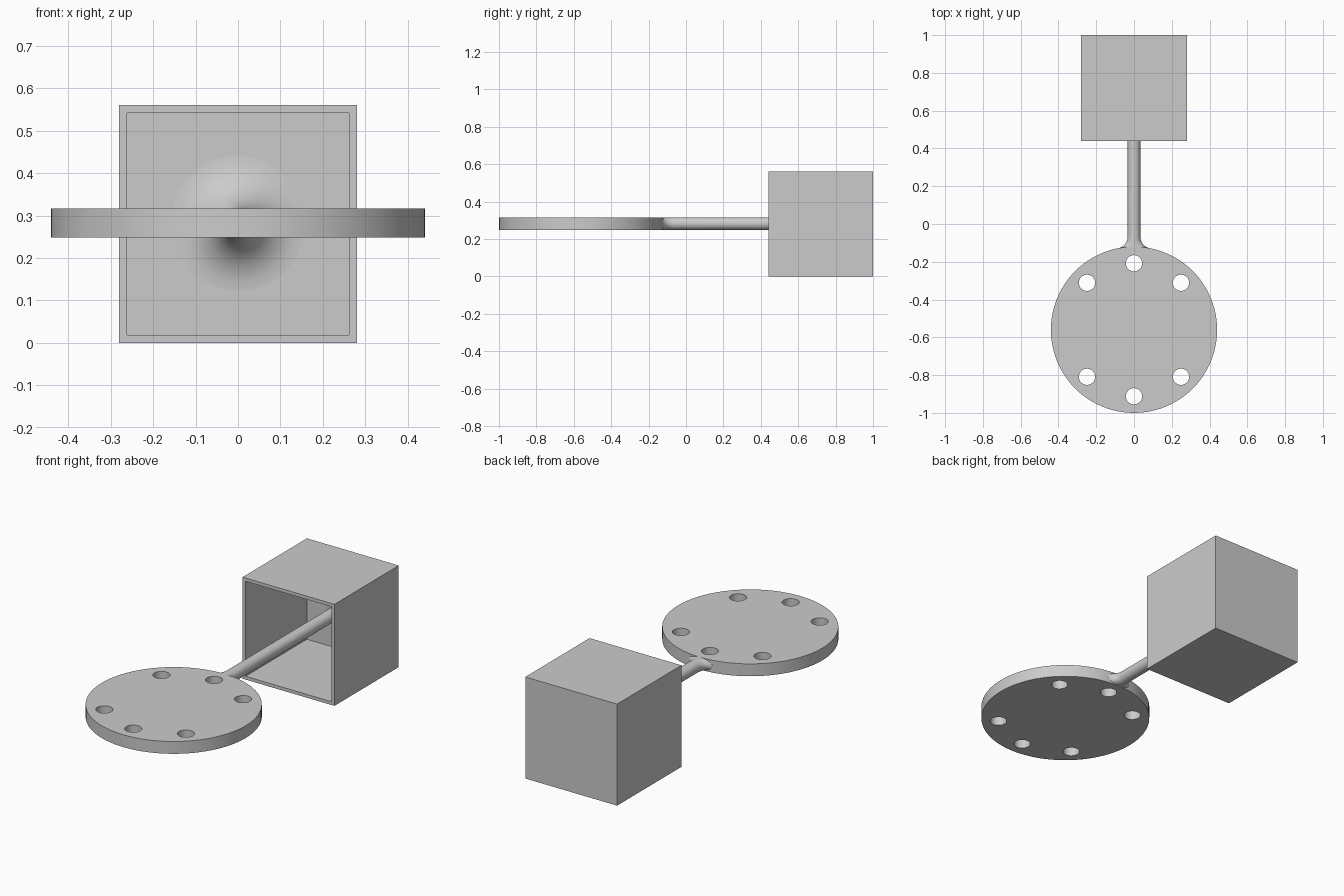
import bpy, bmesh, math
from mathutils import Matrix, Vector

default = bpy.data.objects.get("Cube")
if default:
    bpy.data.objects.remove(default, do_unlink=True)

grey = bpy.data.materials.new("plain grey")
grey.use_nodes = True
color = (0.6, 0.6, 0.6, 1)
grey.diffuse_color = color
grey.node_tree.nodes["Principled BSDF"].inputs["Base Color"].default_value = color

AXIS_Z = 0.282      # height of the rod and disc centre
ROD_R = 0.034
DISC_Y, DISC_R = -0.56, 0.44
BOX_FRONT, BOX_BACK, BOX_HALF, WALL = 0.44, 1.0, 0.28, 0.026


def make_object(name, bm):
    bmesh.ops.recalc_face_normals(bm, faces=bm.faces)
    mesh = bpy.data.meshes.new(name)
    bm.to_mesh(mesh)
    bm.free()
    mesh.materials.append(grey)
    obj = bpy.data.objects.new(name, mesh)
    bpy.context.collection.objects.link(obj)
    return obj


def activate(obj):
    bpy.ops.object.select_all(action="DESELECT")
    obj.select_set(True)
    bpy.context.view_layer.objects.active = obj


def add_cylinder(bm, x, y, radius, depth, sides):
    bmesh.ops.create_cone(bm, cap_ends=True, segments=sides, radius1=radius,
                          radius2=radius, depth=depth,
                          matrix=Matrix.Translation((x, y, AXIS_Z)))


# Box: a cube whose front face is inset and pushed back to the rear wall
bm = bmesh.new()
bmesh.ops.create_cube(bm, size=2 * BOX_HALF, matrix=Matrix.Translation(
    (0, (BOX_FRONT + BOX_BACK) / 2, BOX_HALF)))
bm.normal_update()
front = min(bm.faces, key=lambda f: f.calc_center_median().y)
bmesh.ops.inset_region(bm, faces=[front], thickness=WALL)
pushed = bmesh.ops.extrude_face_region(bm, geom=[front])["geom"]
bmesh.ops.translate(bm, vec=Vector((0, BOX_BACK - BOX_FRONT - WALL, 0)),
                    verts=[g for g in pushed if isinstance(g, bmesh.types.BMVert)])
if front.is_valid:
    bmesh.ops.delete(bm, geom=[front], context="FACES_ONLY")
make_object("open_box", bm)

# Disc with bolt holes
bm = bmesh.new()
add_cylinder(bm, 0, DISC_Y, DISC_R, 2 * ROD_R, 96)
disc = make_object("round_plate", bm)

bm = bmesh.new()
for degrees in (45, 90, 135, 225, 270, 315):
    a = math.radians(degrees)
    add_cylinder(bm, 0.352 * math.cos(a), DISC_Y + 0.352 * math.sin(a), 0.043, 0.3, 32)
cutter = make_object("hole_cutter", bm)
cutter.hide_render = True

cut = disc.modifiers.new("holes", "BOOLEAN")
cut.operation = "DIFFERENCE"
cut.solver = "EXACT"
cut.object = cutter
activate(disc)
bpy.ops.object.modifier_apply(modifier=cut.name)
bpy.data.objects.remove(cutter, do_unlink=True)
bpy.ops.object.shade_smooth_by_angle(angle=math.radians(30))

# Rod: rings lofted along y, with a concave fillet at each end
STEPS, SIDES = 10, 40
PLATE_FILLET, WALL_FILLET = 0.06, 0.125
plate_end, wall_end = -0.125, BOX_BACK - WALL
rings = [(plate_end - 0.02, 0.074, ROD_R)]
for i in range(STEPS + 1):          # widens sideways only, to the plate's edge
    a = math.radians(70) * (1 - i / STEPS)
    width = ROD_R + PLATE_FILLET * (1 - math.cos(a))
    rings.append((plate_end + PLATE_FILLET * (math.sin(math.radians(70)) - math.sin(a)),
                  width, ROD_R))
for i in range(STEPS + 1):          # flares all round, to the rear wall
    a = math.radians(90) * i / STEPS
    r = ROD_R + WALL_FILLET * (1 - math.cos(a))
    rings.append((wall_end - WALL_FILLET * (1 - math.sin(a)), r, r))

bm = bmesh.new()
loops = []
for y, rx, rz in rings:
    angles = [math.tau * k / SIDES for k in range(SIDES)]
    loops.append([bm.verts.new((rx * math.cos(a), y, AXIS_Z + rz * math.sin(a)))
                  for a in angles])
for near, far in zip(loops, loops[1:]):
    for k in range(SIDES):
        n = (k + 1) % SIDES
        bm.faces.new((near[k], near[n], far[n], far[k]))
rod = make_object("flared_rod", bm)
activate(rod)
bpy.ops.object.shade_smooth_by_angle(angle=math.radians(40))
